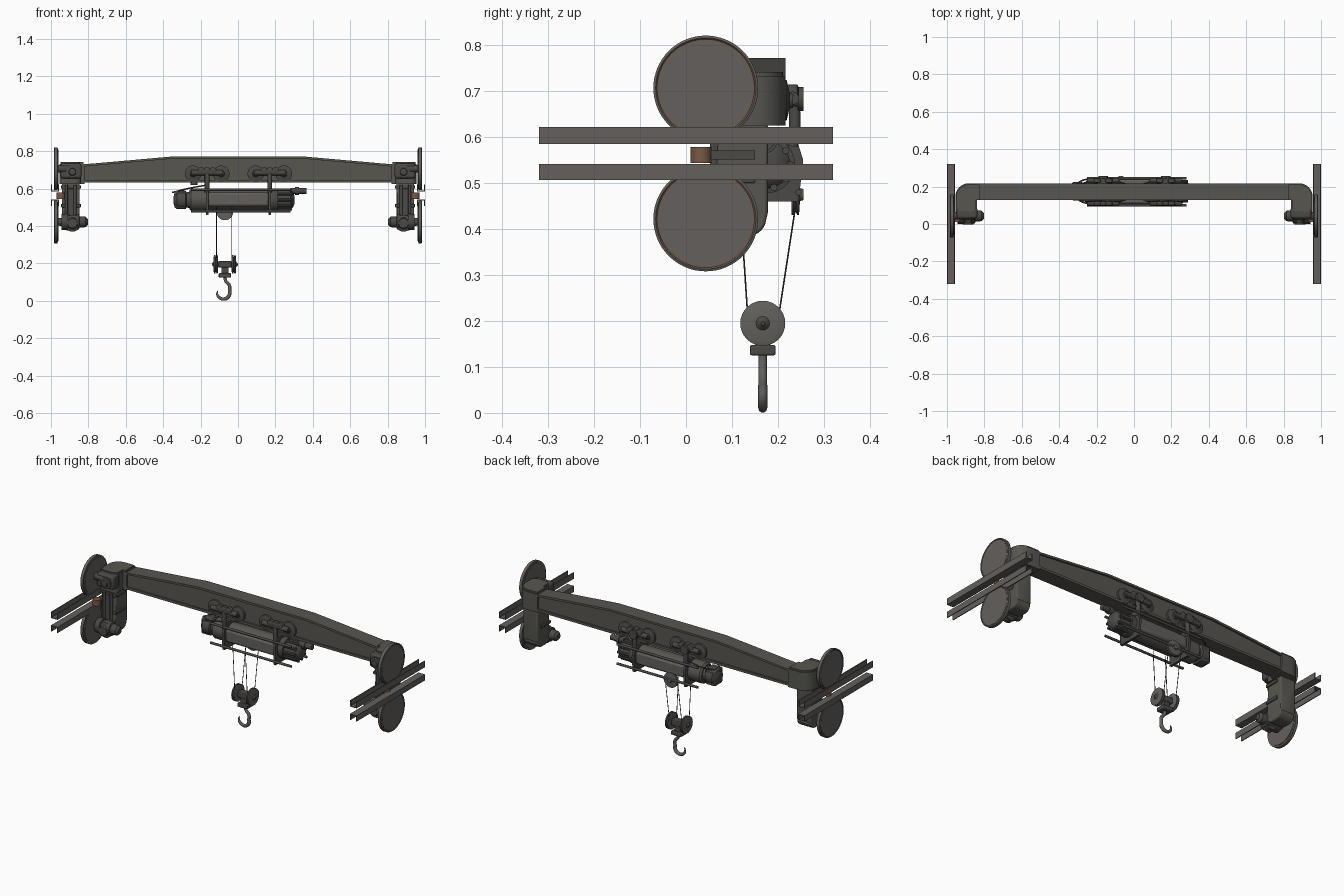
import bpy, bmesh, math
from mathutils import Vector

cube = bpy.data.objects.get("Cube")
if cube:
    bpy.data.objects.remove(cube, do_unlink=True)


def material(name, rgb):
    m = bpy.data.materials.new(name)
    m.use_nodes = True
    m.diffuse_color = (*rgb, 1)
    m.node_tree.nodes["Principled BSDF"].inputs["Base Color"].default_value = (*rgb, 1)
    return m


STEEL = material("worn steel", (0.125, 0.117, 0.107))
PAINT = material("dark olive paint", (0.095, 0.092, 0.08))
DARK = material("dark iron", (0.07, 0.068, 0.062))
RUST = material("rust", (0.19, 0.10, 0.06))
meshes = []


def finish(name, bm, mat, bevel=0):
    bmesh.ops.recalc_face_normals(bm, faces=bm.faces)
    me = bpy.data.meshes.new(name)
    bm.to_mesh(me)
    bm.free()
    me.materials.append(mat)
    ob = bpy.data.objects.new(name, me)
    bpy.context.collection.objects.link(ob)
    if bevel:
        mod = ob.modifiers.new("soft edges", 'BEVEL')
        mod.width, mod.segments = bevel, 2
    meshes.append(ob)
    return ob


def prism(name, pts, axis, lo, hi, mat, bevel=0):
    """Extrude a flat outline along one axis."""
    put = {'x': lambda a, b, t: (t, a, b), 'y': lambda a, b, t: (a, t, b),
           'z': lambda a, b, t: (a, b, t)}[axis]
    bm = bmesh.new()
    face = bm.faces.new([bm.verts.new(put(a, b, lo)) for a, b in pts])
    top = bmesh.ops.extrude_face_region(bm, geom=[face])
    move = Vector(put(0, 0, hi - lo))
    bmesh.ops.translate(bm, vec=move, verts=[v for v in top['geom'] if isinstance(v, bmesh.types.BMVert)])
    return finish(name, bm, mat, bevel)


def box(name, xs, ys, zs, mat, bevel=0):
    pts = [(xs[0], ys[0]), (xs[1], ys[0]), (xs[1], ys[1]), (xs[0], ys[1])]
    return prism(name, pts, 'z', zs[0], zs[1], mat, bevel)


def lathe(name, start, axis, profile, mat, sides=32):
    """Round part: profile holds (distance along axis, radius)."""
    start, d = Vector(start), Vector(axis).normalized()
    q = d.to_track_quat('Z', 'Y')
    bm = bmesh.new()
    rings = []
    for h, r in profile:
        rings.append([bm.verts.new(start + q @ Vector((r * math.cos(a), r * math.sin(a), h)))
                      for a in (math.tau * i / sides for i in range(sides))])
    for a, b in zip(rings, rings[1:]):
        for i in range(sides):
            j = (i + 1) % sides
            bm.faces.new((a[i], a[j], b[j], b[i]))
    bm.faces.new(rings[0])
    bm.faces.new(rings[-1])
    return finish(name, bm, mat)


def rod(name, p, q, r, mat, sides=24):
    d = Vector(q) - Vector(p)
    return lathe(name, p, d, [(0, r), (d.length, r)], mat, sides)


def tube(name, pts, r, mat, radii=None):
    cu = bpy.data.curves.new(name, 'CURVE')
    cu.dimensions, cu.bevel_depth, cu.bevel_resolution, cu.use_fill_caps = '3D', r, 3, True
    sp = cu.splines.new('BEZIER')
    sp.bezier_points.add(len(pts) - 1)
    for i, (bp, p) in enumerate(zip(sp.bezier_points, pts)):
        bp.co = p
        bp.handle_left_type = bp.handle_right_type = 'AUTO'
        bp.radius = radii[i] if radii else 1
    cu.materials.append(mat)
    ob = bpy.data.objects.new(name, cu)
    bpy.context.collection.objects.link(ob)
    return ob


def arc(cx, cy, r, a0, a1, n=8):
    return [(cx + r * math.cos(math.radians(a0 + (a1 - a0) * i / n)),
             cy + r * math.sin(math.radians(a0 + (a1 - a0) * i / n))) for i in range(n + 1)]


# Main girder: recessed web between two flanges
crown = [(0.86, 0.727), (0.35, 0.772), (-0.35, 0.772), (-0.86, 0.727)]
prism("girder_web", [(-0.86, 0.636), (0.86, 0.636)] + crown, 'y', 0.136, 0.207, PAINT)
prism("girder_top_flange", crown + [(x, z - 0.012) for x, z in reversed(crown)], 'y', 0.127, 0.217, PAINT)
box("girder_bottom_flange", (-0.86, 0.86), (0.127, 0.217), (0.632, 0.646), PAINT)

# End carriages, rails and wheels, repeated on both sides
for side, s in (("left", 1), ("right", -1)):
    outline = [(0.82, 0.127), (0.82, 0.217)] + arc(0.885, 0.147, 0.07, 90, 0) \
        + arc(0.925, 0.09, 0.03, 0, -90) + arc(0.87, 0.09, 0.03, -90, -180) + [(0.84, 0.127)]
    neck = [(s * x, y) for x, y in outline]
    prism(side + "_gooseneck", neck, 'z', 0.625, 0.733, PAINT)
    cap = [(s * (0.89 + (x - 0.89) * 0.92), 0.14 + (y - 0.14) * 0.92) for x, y in outline]
    prism(side + "_gooseneck_cap", cap, 'z', 0.733, 0.742, PAINT)
    # leg with rounded foot
    leg = [(0.072, 0.63), (0.178, 0.63), (0.178, 0.43)] + arc(0.135, 0.425, 0.04, 0, -90) \
        + arc(0.1, 0.425, 0.04, -90, -180)
    lo, hi = sorted((s * 0.848, s * 0.942))
    prism(side + "_leg", leg, 'x', lo, hi, PAINT, 0.006)
    for z in (0.6, 0.5):
        box(side + "_leg_clamp", sorted((s * 0.84, s * 0.946)), (0.062, 0.15), (z, z + 0.018), DARK, 0.003)
    box(side + "_leg_front_plate", sorted((s * 0.865, s * 0.925)), (0.06, 0.08), (0.45, 0.6), DARK, 0.004)
    for x in (0.872, 0.918):
        rod(side + "_leg_pipe", (s * x, 0.06, 0.46), (s * x, 0.06, 0.62), 0.008, DARK, 12)
    # front bearing housing
    box(side + "_axle_housing", sorted((s * 0.838, s * 0.948)), (0.03, 0.09), (0.655, 0.735), DARK, 0.01)
    lathe(side + "_housing_cover", (s * 0.885, 0.035, 0.69), (0, -1, 0),
          [(0, 0.034), (0.012, 0.034), (0.014, 0.02), (0.026, 0.018), (0.028, 0.01)], DARK)
    # rail channels: upper opens upward, lower opens downward
    for tag, base, lip in (("upper", 0.585, 0.622), ("lower", 0.542, 0.507)):
        t = 0.005 if lip > base else -0.005
        u = [(0.957, base), (1.0, base), (1.0, lip), (0.995, lip), (0.995, base + t),
             (0.962, base + t), (0.962, lip), (0.957, lip)]
        prism(f"{side}_{tag}_rail", [(s * x, z) for x, z in u], 'y', -0.32, 0.32, STEEL)
    # wheels with rust ring between rim and disc
    for tag, z in (("upper", 0.707), ("lower", 0.422)):
        lathe(f"{side}_{tag}_wheel", (s * 0.963, 0.043, z), (s, 0, 0),
              [(0, 0.104), (0.002, 0.114), (0.019, 0.114), (0.021, 0.109), (0.018, 0.106)], STEEL, 64)
        lathe(f"{side}_{tag}_wheel_rust_ring", (s * 0.962, 0.043, z), (s, 0, 0),
              [(0, 0.106), (0.0195, 0.106)], RUST, 64)
        lathe(f"{side}_{tag}_wheel_disc", (s * 0.96, 0.043, z), (s, 0, 0),
              [(0, 0.103), (0.023, 0.103)], STEEL, 64)
        rod(f"{side}_{tag}_axle", (s * 0.9, 0.043, z), (s * 0.963, 0.043, z), 0.02, DARK)
    # drive motor on the lower wheel
    lathe(side + "_drive_motor", (s * 0.955, 0.043, 0.422), (-s, 0, 0),
          [(0, 0.022), (0.012, 0.022), (0.012, 0.042), (0.045, 0.045), (0.047, 0.036), (0.085, 0.036),
           (0.087, 0.04), (0.105, 0.04), (0.107, 0.03), (0.14, 0.028), (0.152, 0.016)], DARK)
    lathe(side + "_motor_gearbox", (s * 0.885, 0.06, 0.415), (0, -1, 0),
          [(0, 0.045), (0.04, 0.045), (0.045, 0.03), (0.062, 0.026)], DARK)
    # guide roller between the rails
    rod(side + "_guide_roller", (s * 0.948, 0.033, 0.544), (s * 0.948, 0.033, 0.579), 0.023, RUST)
    box(side + "_guide_arm", sorted((s * 0.925, s * 0.955)), (0.05, 0.15), (0.551, 0.571), DARK)

# Trolley hanging on the girder, front and back
for cx in (-0.165, 0.17):
    for face, y, d in (("front", 0.136, -1), ("back", 0.207, 1)):
        for dx in (-0.075, 0.075):
            lathe(face + "_trolley_wheel", (cx + dx, y, 0.68), (0, d, 0),
                  [(0, 0.044), (0.012, 0.044), (0.014, 0.036), (0.018, 0.018), (0.026, 0.016)], DARK)
        yy = y + d * 0.025
        rod(face + "_trolley_bar", (cx - 0.085, yy, 0.685), (cx + 0.085, yy, 0.685), 0.014, DARK)
        for dx in (-0.03, 0, 0.03):
            lathe(face + "_trolley_knuckle", (cx + dx, yy - d * 0.01, 0.695), (0, d, 0),
                  [(0, 0.02), (0.02, 0.02), (0.024, 0.012)], DARK, 16)
        tube(face + "_trolley_hanger", [(cx, yy, 0.69), (cx, yy + d * 0.005, 0.64), (cx, yy, 0.58)], 0.013, DARK)
    lathe("trolley_motor", (cx, 0.21, 0.683), (0, 1, 0),
          [(0, 0.03), (0.012, 0.03), (0.013, 0.02), (0.034, 0.02), (0.034, 0.026), (0.046, 0.026)], DARK)
    # frame plate around the drum
    frame = [(0.1, 0.46), (0.245, 0.46), (0.255, 0.55), (0.235, 0.615), (0.11, 0.615), (0.095, 0.55)]
    prism("hoist_frame_plate", frame, 'x', cx - 0.007, cx + 0.007, DARK)

# Hoist: drum, ribbed gearbox, motor
HY, HZ = 0.175, 0.54
lathe("hoist_drum", (-0.26, HY, HZ), (1, 0, 0),
      [(0, 0.05), (0.01, 0.06), (0.085, 0.06), (0.087, 0.055), (0.425, 0.055), (0.427, 0.06), (0.44, 0.06)], PAINT, 40)
box("drum_cover", (-0.16, 0.165), (0.107, 0.24), (0.505, 0.58), STEEL, 0.012)
lathe("hoist_gearbox", (0.18, HY, HZ), (1, 0, 0),
      [(0, 0.062), (0.03, 0.062), (0.032, 0.052), (0.1, 0.052), (0.115, 0.04), (0.122, 0.02)], DARK)
for i in range(10):
    a = math.tau * i / 10
    y, z = HY + 0.052 * math.cos(a), HZ + 0.052 * math.sin(a)
    rod("gearbox_rib", (0.2, y, z), (0.288, y, z), 0.008, DARK, 8)
lathe("hoist_motor", (-0.255, HY, HZ), (-1, 0, 0),
      [(0, 0.045), (0.02, 0.04), (0.025, 0.05), (0.07, 0.05), (0.085, 0.035), (0.09, 0.015)], DARK, 24)
box("motor_terminal_box", (-0.34, -0.275), (0.14, 0.215), (0.495, 0.588), DARK, 0.008)
rod("end_stub", (0.28, HY, 0.588), (0.365, HY, 0.588), 0.016, DARK)
rod("end_stub_collar", (0.305, HY, 0.588), (0.325, HY, 0.588), 0.022, DARK)
rod("side_motor", (-0.235, 0.15, 0.62), (-0.235, 0.15, 0.69), 0.018, DARK)
for y, z in ((0.1, 0.595), (0.1, 0.48), (0.245, 0.595), (0.245, 0.48)):
    rod("hoist_tie_rod", (-0.25, y, z), (0.28, y, z), 0.007, DARK, 12)
for y in (0.115, 0.235):
    tube("hoist_hose", [(-0.35, HY, 0.58), (-0.27, y, 0.6), (-0.165, y, 0.62)], 0.004, DARK)

# Rear guide pulley
lathe("guide_pulley", (-0.07, 0.23, 0.475), (0, 1, 0),
      [(0, 0.044), (0.004, 0.044), (0.008, 0.036), (0.012, 0.044), (0.016, 0.044), (0.018, 0.014), (0.026, 0.012)], STEEL)

# Cables and hook block
BX, BY, BZ = -0.07, 0.167, 0.195
for x in (BX - 0.045, BX + 0.037):
    rod("front_cable", (x, 0.115, 0.5), (x, 0.135, 0.2), 0.002, DARK, 6)
    rod("back_cable", (x, 0.24, 0.46), (x, 0.2, 0.2), 0.002, DARK, 6)
for x in (BX - 0.048, BX + 0.048):
    lathe("block_sheave", (x - 0.012, BY, BZ), (1, 0, 0),
          [(0, 0.04), (0.003, 0.049), (0.009, 0.049), (0.012, 0.038), (0.015, 0.049), (0.021, 0.049), (0.024, 0.04)], STEEL)
lathe("block_axle", (BX - 0.07, BY, BZ), (1, 0, 0),
      [(0, 0.004), (0.01, 0.015), (0.13, 0.015), (0.14, 0.004)], DARK, 16)
box("block_body", (BX - 0.036, BX + 0.036), (BY - 0.02, BY + 0.02), (0.178, 0.212), DARK, 0.004)
box("block_crosshead", (BX - 0.033, BX + 0.033), (BY - 0.028, BY + 0.028), (0.125, 0.148), DARK, 0.004)
box("block_neck", (BX - 0.018, BX + 0.018), (BY - 0.016, BY + 0.016), (0.14, 0.185), DARK)
hook_path = [(0.0, 0.135), (0.004, 0.108), (0.024, 0.082)] \
    + [(x, z) for x, z in arc(-0.008, 0.044, 0.034, 15, -165, 6)] + [(-0.038, 0.056)]
tube("hook", [(BX + x, BY, z) for x, z in hook_path], 0.009, STEEL,
     [1, 1, 1.05, 1.1, 1.15, 1.15, 1.1, 1, 0.9, 0.7, 0.25])

# Smooth round parts, keep hard edges
bpy.ops.object.select_all(action='DESELECT')
for ob in meshes:
    ob.select_set(True)
bpy.context.view_layer.objects.active = meshes[0]
bpy.ops.object.shade_smooth_by_angle(angle=math.radians(35))
